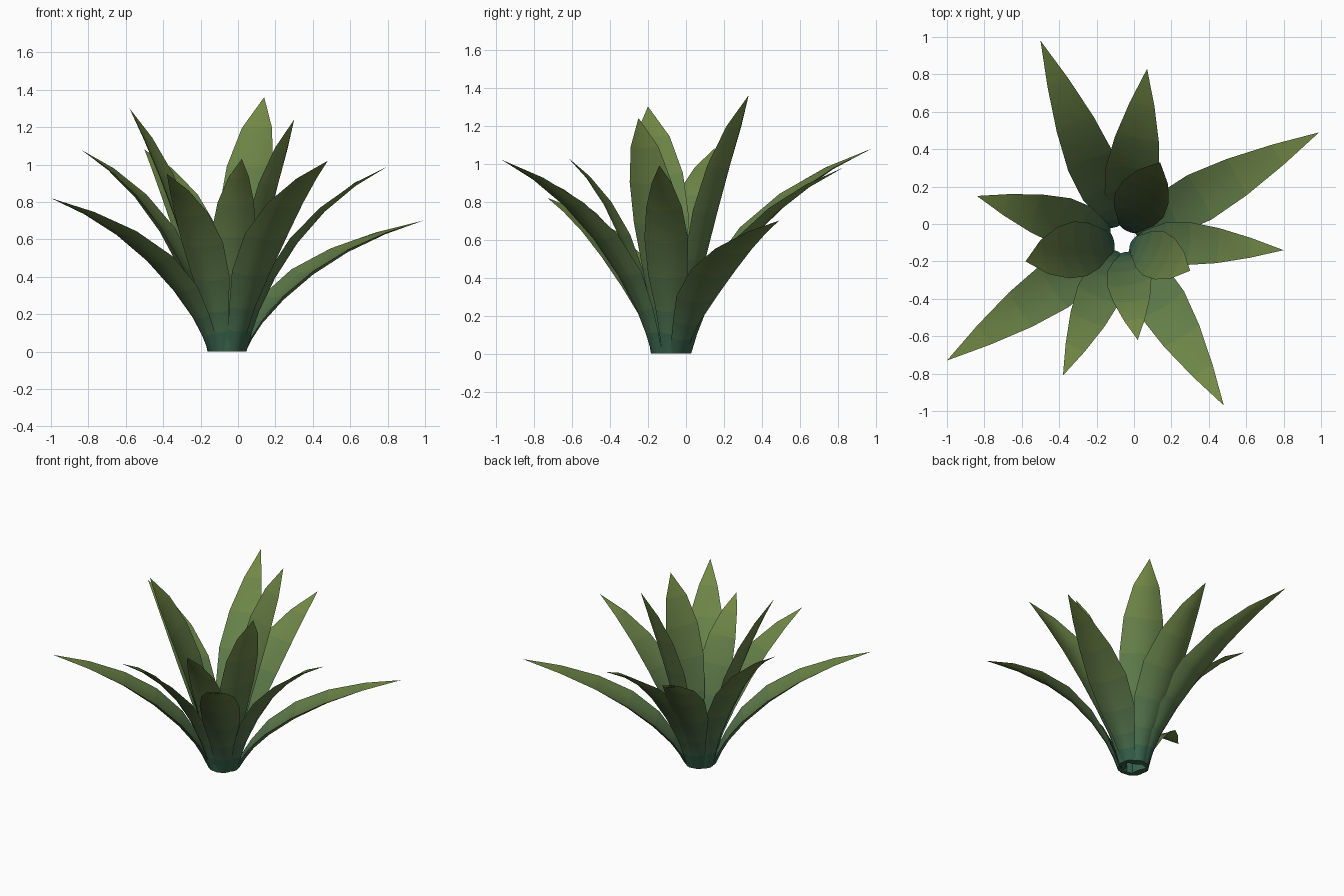
import bpy, bmesh, math
from mathutils import Vector

if "Cube" in bpy.data.objects:
    bpy.data.objects.remove(bpy.data.objects["Cube"])

CENTRE = Vector((-0.06, -0.08, 0))
T = [0, 0.08, 0.17, 0.32, 0.5, 0.68, 0.85, 1]
SPREAD = [0.36, 0.46, 0.60, 0.90, 1, 0.82, 0.46, 0]
UPRIGHT = [0.34, 0.44, 0.56, 0.82, 1, 0.94, 0.62, 0]

# teal at the base blending to green at the tip
TEAL, GREEN = Vector((0.04, 0.125, 0.075)), Vector((0.17, 0.25, 0.06))
MATS = []
for i in range(7):
    m = bpy.data.materials.new(f"leaf_green_{i + 1}")
    m.diffuse_color = (*TEAL.lerp(GREEN, (i / 6) ** 0.9), 1)
    m.use_nodes = True
    m.node_tree.nodes["Principled BSDF"].inputs["Base Color"].default_value = m.diffuse_color
    MATS.append(m)


def leaf(name, tip, width, profile, ring):
    """Curved, channelled blade with a crescent section, ending in a point."""
    tip = Vector(tip)
    out = Vector((tip.x - CENTRE.x, tip.y - CENTRE.y, 0)).normalized()
    base = CENTRE + out * ring
    reach = (tip - base).dot(out)
    bend = (0.2, 0.7) if profile is SPREAD else (0.3, 0.6)
    ctrl = base + out * reach * bend[0] + Vector((0, 0, tip.z * bend[1]))
    side = Vector((-out.y, out.x, 0))
    bm = bmesh.new()
    rows = []
    for t, f in zip(T[:-1], profile):
        p = base * (1 - t) ** 2 + ctrl * 2 * t * (1 - t) + tip * t * t
        tangent = ((ctrl - base) * (1 - t) + (tip - ctrl) * t).normalized()
        up = tangent.cross(side).normalized()
        if up.dot(out) > 0:
            up.negate()
        if t == 0:
            up = -out
        w = width * f / 2
        depth = w * (0.5 - 0.3 * t)
        thick = 0.035 * (1 - 0.6 * t)
        row = []
        # outer face left to right, then inner face back again
        for s, inside in ((-1, 0), (-0.55, 0), (0, 0), (0.55, 0),
                          (1, 0), (0.55, 1), (0, 1), (-0.55, 1)):
            lift = depth * s * s + inside * thick * (1 - s * s)
            row.append(bm.verts.new(p + side * w * s + up * (lift - depth * 0.5)))
        rows.append(row)
    for i, (r, q) in enumerate(zip(rows, rows[1:])):
        for j in range(8):
            k = (j + 1) % 8
            bm.faces.new((r[j], r[k], q[k], q[j])).material_index = i
    point = bm.verts.new(tip)
    for j in range(8):
        bm.faces.new((rows[-1][j], rows[-1][(j + 1) % 8], point)).material_index = 6
    bm.faces.new(rows[0])
    bmesh.ops.recalc_face_normals(bm, faces=bm.faces)
    mesh = bpy.data.meshes.new(name)
    bm.to_mesh(mesh)
    bm.free()
    for m in MATS:
        mesh.materials.append(m)
    ob = bpy.data.objects.new(name, mesh)
    bpy.context.collection.objects.link(ob)
    bpy.context.view_layer.objects.active = ob
    ob.select_set(True)


# outer arching leaves: tip, width
outer = [((-0.50, 0.98, 1.08), 0.26), ((0.07, 0.83, 0.98), 0.29),
         ((0.99, 0.49, 0.70), 0.27), ((0.80, -0.14, 0.99), 0.23),
         ((0.48, -0.97, 1.02), 0.27), ((0.02, -0.62, 1.03), 0.24),
         ((-0.38, -0.81, 0.95), 0.24), ((-1.00, -0.73, 0.82), 0.27),
         ((-0.84, 0.15, 1.08), 0.26)]
for n, (tip, w) in enumerate(outer):
    leaf(f"outer_leaf_{n + 1}", tip, w, SPREAD, 0.095)

# inner upright leaves
inner = [((-0.58, -0.20, 1.30), 0.30), ((0.14, 0.33, 1.36), 0.29),
         ((0.30, -0.25, 1.24), 0.26)]
for n, (tip, w) in enumerate(inner):
    leaf(f"inner_leaf_{n + 1}", tip, w, UPRIGHT, 0.07)

bpy.ops.object.shade_smooth_by_angle(angle=math.radians(50))
